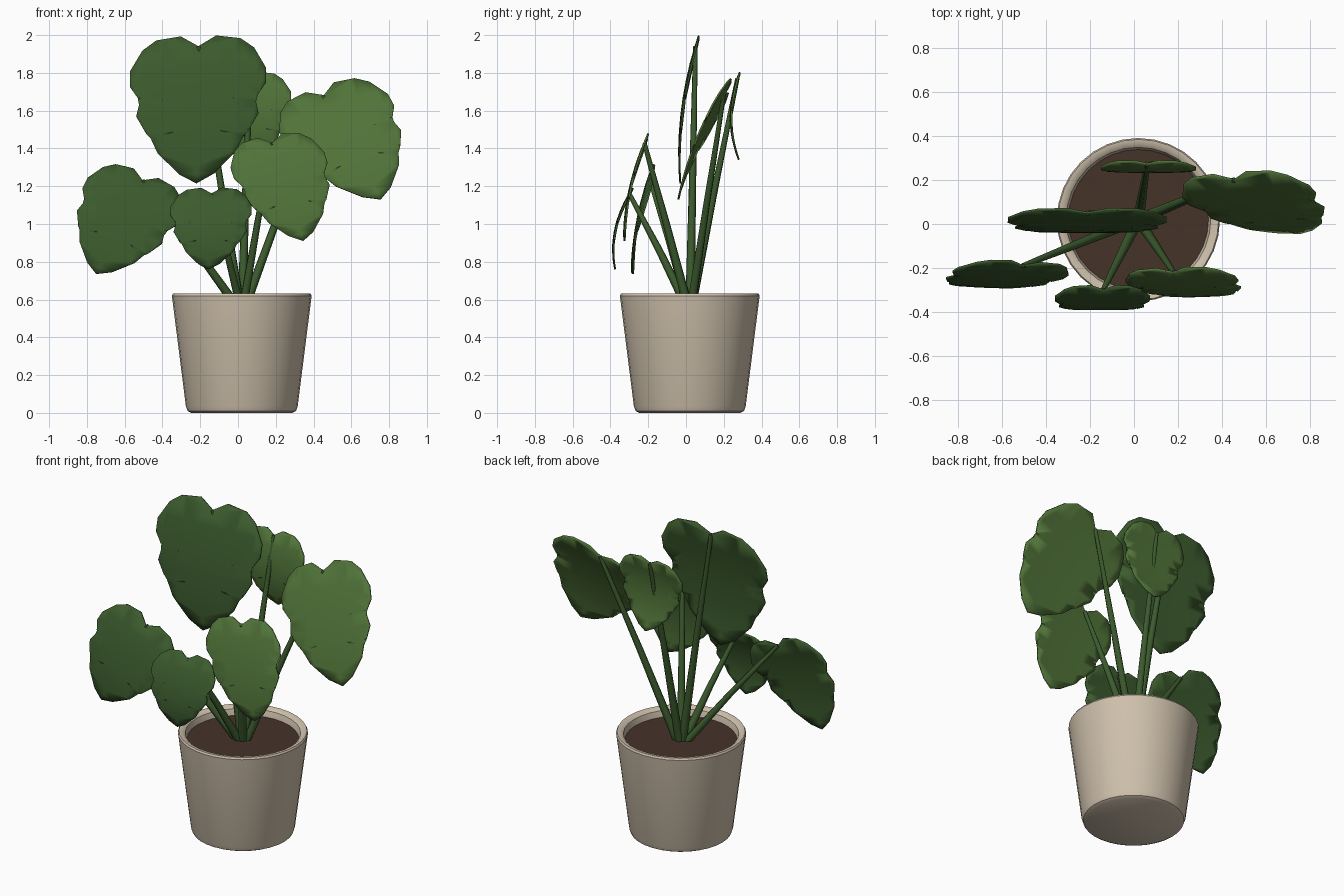
import bpy, bmesh, math
from mathutils import Vector

if "Cube" in bpy.data.objects:
    bpy.data.objects.remove(bpy.data.objects["Cube"])

CX, CY = 0.02, 0.02          # pot axis
SOIL_Z = 0.58


def material(name, rgb):
    m = bpy.data.materials.new(name)
    m.diffuse_color = (*rgb, 1)
    m.use_nodes = True
    m.node_tree.nodes["Principled BSDF"].inputs["Base Color"].default_value = m.diffuse_color
    return m


POT = material("clay", (0.62, 0.53, 0.41))
SOIL = material("soil", (0.06, 0.032, 0.022))
DARK = material("leaf_dark", (0.045, 0.105, 0.027))
LIGHT = material("leaf_light", (0.08, 0.17, 0.04))
STEM = material("stem_green", (0.045, 0.105, 0.027))


def add_object(name, bm, mat, angle=35):
    me = bpy.data.meshes.new(name)
    bm.to_mesh(me)
    bm.free()
    ob = bpy.data.objects.new(name, me)
    bpy.context.collection.objects.link(ob)
    me.materials.append(mat)
    bpy.ops.object.select_all(action='DESELECT')
    bpy.context.view_layer.objects.active = ob
    ob.select_set(True)
    bpy.ops.object.shade_smooth_by_angle(angle=math.radians(angle))
    return ob


def lathe(name, profile, mat, sides=32):
    bm = bmesh.new()
    vs = [bm.verts.new((r, 0, z)) for r, z in profile]
    es = [bm.edges.new(p) for p in zip(vs, vs[1:])]
    bmesh.ops.spin(bm, geom=vs + es, cent=(0, 0, 0), axis=(0, 0, 1),
                   angle=math.tau, steps=sides)
    bmesh.ops.remove_doubles(bm, verts=bm.verts, dist=1e-4)
    bmesh.ops.recalc_face_normals(bm, faces=bm.faces)
    ob = add_object(name, bm, mat)
    ob.location = (CX, CY, 0)
    return ob


# pot and soil
lathe("pot", [(0, 0), (0.268, 0), (0.287, 0.01), (0.296, 0.035), (0.37, 0.62),
              (0.364, 0.631), (0.345, 0.63), (0.328, 0.617), (0.32, 0.59),
              (0.31, 0.53), (0, 0.53)], POT)
lathe("soil", [(0, SOIL_Z - 0.04), (0.311, SOIL_Z - 0.04), (0.318, SOIL_Z), (0, SOIL_Z)], SOIL)

# half outline of a split leaf: u across (-0.5..0.5), v from stem (0) to tip (1)
HALF = [(0.13, -0.075), (0.31, -0.05), (0.41, 0.02), (0.5, 0.17), (0.5, 0.28),
        (0.44, 0.365), (0.24, 0.385), (0.43, 0.415), (0.45, 0.5), (0.385, 0.61),
        (0.17, 0.62), (0.34, 0.665), (0.29, 0.77), (0.13, 0.93)]


def leaf(name, notch, tip, across, bulge, mat):
    notch, tip, across = Vector(notch), Vector(tip), Vector(across)
    bm = bmesh.new()
    outline = [(0, 0)] + HALF + [(0, 1)] + [(-u, v) for u, v in reversed(HALF)]
    bm.faces.new([bm.verts.new((u, v, 0)) for u, v in outline])
    bmesh.ops.triangulate(bm, faces=bm.faces[:])
    # cut into a grid so the blade can bend
    cuts = [((0, k / 8, 0), (0, 1, 0)) for k in range(1, 8)]
    cuts += [((u, 0, 0), (1, 0, 0)) for u in (-0.25, 0, 0.25)]
    for co, no in cuts:
        bmesh.ops.bisect_plane(bm, geom=bm.verts[:] + bm.edges[:] + bm.faces[:],
                               plane_co=co, plane_no=no, dist=1e-5)
    for p in bm.verts:
        u, v = p.co.x, p.co.y
        p.co = notch + (tip - notch) * v + across * u
        p.co.y += -bulge * 4 * v * (1 - v) + 0.06 * u * u * across.length
    bmesh.ops.recalc_face_normals(bm, faces=bm.faces)
    ob = add_object(name, bm, mat)
    mod = ob.modifiers.new("thickness", 'SOLIDIFY')
    mod.thickness = 0.01
    mod.offset = 0


def stem(name, end):
    start, end = Vector((CX, CY, SOIL_Z - 0.03)), Vector(end)
    start += (end - start) * Vector((0.03, 0.03, 0))
    mid = (start + end) / 2 + Vector((0, 0, 0.012))
    cu = bpy.data.curves.new(name, 'CURVE')
    cu.dimensions = '3D'
    cu.bevel_depth = 1
    cu.bevel_resolution = 1
    cu.use_fill_caps = True
    sp = cu.splines.new('POLY')
    sp.points.add(2)
    for pt, co, r in zip(sp.points, (start, mid, end), (0.025, 0.019, 0.012)):
        pt.co = (*co, 1)
        pt.radius = r
    cu.materials.append(STEM)
    bpy.context.collection.objects.link(bpy.data.objects.new(name, cu))


# name, notch point, tip point, vector across the blade, bulge, colour
LEAVES = [
    ("top_leaf", (-0.21, 0.05, 1.94), (-0.22, -0.03, 1.215), (0.72, 0, 0.02), 0.035, DARK),
    ("right_leaf", (0.455, 0.2, 1.68), (0.755, -0.04, 1.13), (0.575, 0.05, 0.2), 0.035, LIGHT),
    ("left_leaf", (-0.505, -0.19, 1.23), (-0.75, -0.28, 0.735), (0.5, -0.03, -0.195), 0.03, DARK),
    ("middle_leaf", (0.18, -0.22, 1.427), (0.345, -0.325, 0.91), (0.495, 0.02, 0.085), 0.03, LIGHT),
    ("small_front_leaf", (-0.14, -0.3, 1.16), (-0.155, -0.375, 0.76), (0.43, 0, 0.005), 0.04, DARK),
    ("back_leaf", (0.06, 0.272, 1.77), (0.085, 0.28, 1.34), (0.43, 0, 0.01), 0.04, LIGHT),
]
for name, notch, tip, across, bulge, mat in LEAVES:
    leaf(name, notch, tip, across, bulge, mat)
    stem(name.replace("leaf", "stem"), notch)
